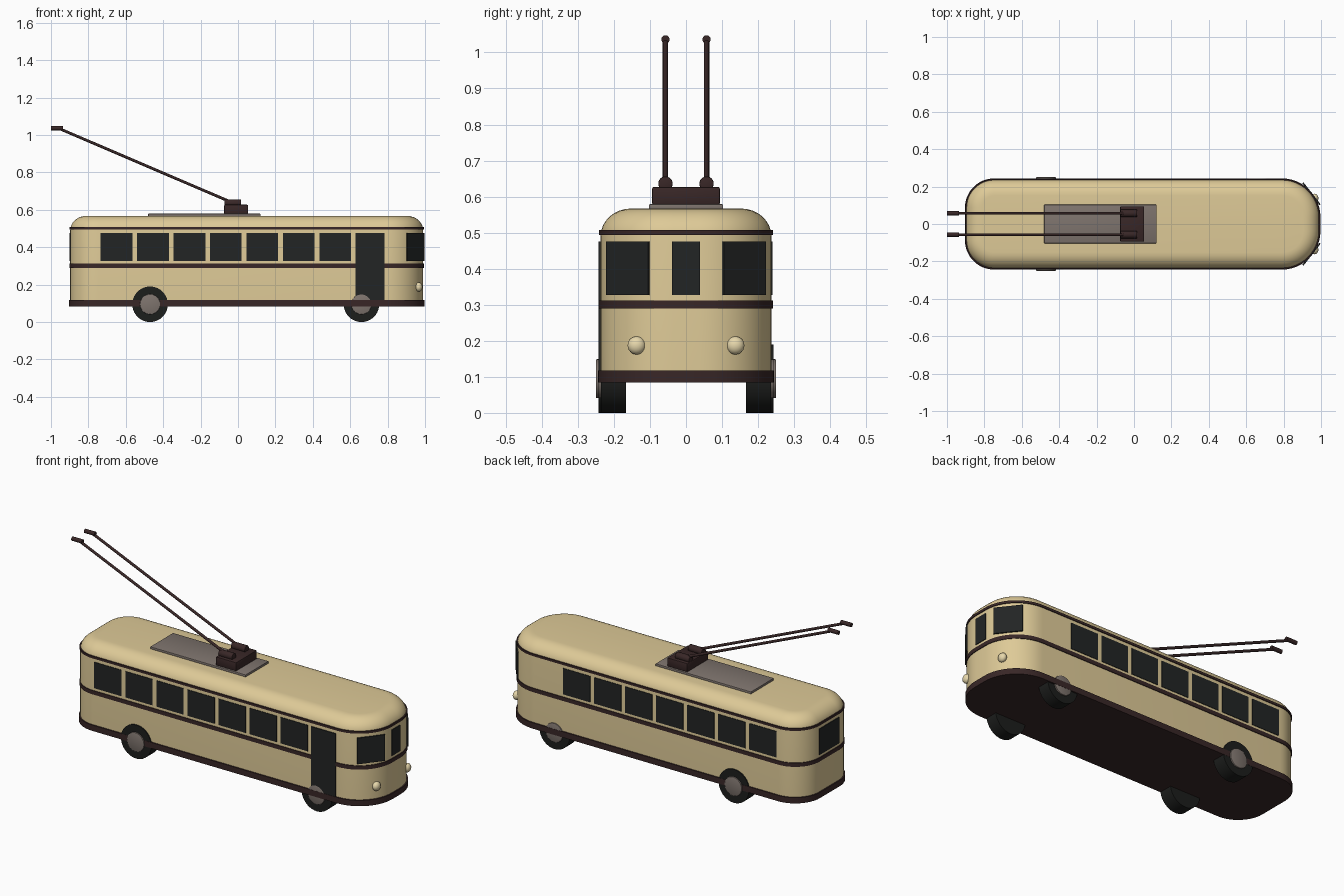
import bpy, bmesh
from math import pi, sin, cos, radians
from mathutils import Vector, Matrix

cube = bpy.data.objects.get("Cube")
if cube:
    bpy.data.objects.remove(cube, do_unlink=True)


def material(name, rgb, rough=0.6):
    m = bpy.data.materials.new(name)
    m.use_nodes = True
    m.diffuse_color = (*rgb, 1)
    bsdf = m.node_tree.nodes["Principled BSDF"]
    bsdf.inputs["Base Color"].default_value = (*rgb, 1)
    bsdf.inputs["Roughness"].default_value = rough
    return m


CREAM = material("cream paint", (0.73, 0.59, 0.31))
BROWN = material("dark brown trim", (0.04, 0.02, 0.02))
GLASS = material("dark glass", (0.016, 0.018, 0.018))
RUBBER = material("black rubber", (0.012, 0.013, 0.012))
METAL = material("grey metal", (0.21, 0.175, 0.155))
LAMP = material("lamp lens", (0.82, 0.70, 0.42))

REAR, FRONT, HALF = -0.897, 0.99, 0.237      # body extents
REAR_R, FRONT_R = 0.15, 0.20                 # plan corner radii
FLOOR, EAVES, ROOF = 0.086, 0.49, 0.567


def finish(name, bm, mat, smooth=True):
    bmesh.ops.recalc_face_normals(bm, faces=bm.faces)
    me = bpy.data.meshes.new(name)
    bm.to_mesh(me)
    bm.free()
    me.materials.append(mat)
    ob = bpy.data.objects.new(name, me)
    bpy.context.collection.objects.link(ob)
    if smooth:
        bpy.ops.object.select_all(action='DESELECT')
        ob.select_set(True)
        bpy.context.view_layer.objects.active = ob
        bpy.ops.object.shade_smooth_by_angle(angle=radians(35))
    return ob


def outline(grow, steps=12):
    """Plan of the body with rounded corners, grown outward by a distance."""
    pts = []
    for quarter, (sx, sy) in enumerate([(1, 1), (-1, 1), (-1, -1), (1, -1)]):
        r = FRONT_R if sx > 0 else REAR_R
        cx = FRONT - r if sx > 0 else REAR + r
        cy = sy * (HALF - r)
        for i in range(steps + 1):
            a = (quarter + i / steps) * pi / 2
            pts.append((cx + (r + grow) * cos(a), cy + (r + grow) * sin(a)))
    return pts


def loft(name, levels, mat):
    """Skin a stack of plan outlines given as (grow, height)."""
    bm = bmesh.new()
    rings = [[bm.verts.new((x, y, z)) for x, y in outline(g)] for g, z in levels]
    n = len(rings[0])
    for low, high in zip(rings, rings[1:]):
        for i in range(n):
            j = (i + 1) % n
            bm.faces.new((low[i], low[j], high[j], high[i]))
    bm.faces.new(rings[0][::-1])
    bm.faces.new(rings[-1])
    return finish(name, bm, mat)


def box(name, centre, size, mat, turn=0.0, bevel=0.0):
    bm = bmesh.new()
    m = (Matrix.Translation(centre) @ Matrix.Rotation(turn, 4, 'Z')
         @ Matrix.Diagonal((*size, 1)))
    bmesh.ops.create_cube(bm, size=1, matrix=m)
    if bevel:
        bmesh.ops.bevel(bm, geom=bm.edges[:], offset=bevel, segments=2,
                        affect='EDGES', profile=0.5)
    return finish(name, bm, mat, smooth=bool(bevel))


def rod(name, start, end, radius, mat, sides=24, bevel=0.0):
    """Cylinder between two points."""
    a, b = Vector(start), Vector(end)
    d = b - a
    m = Matrix.Translation((a + b) / 2) @ d.to_track_quat('Z', 'Y').to_matrix().to_4x4()
    bm = bmesh.new()
    bmesh.ops.create_cone(bm, cap_ends=True, segments=sides, radius1=radius,
                          radius2=radius, depth=d.length, matrix=m)
    if bevel:
        rims = [e for e in bm.edges if any(len(f.verts) > 4 for f in e.link_faces)]
        bmesh.ops.bevel(bm, geom=rims, offset=bevel, segments=2,
                        affect='EDGES', profile=0.5)
    return finish(name, bm, mat)


# Body shell with a rounded roof edge
levels = [(0, FLOOR)]
for i in range(9):
    a = i / 8 * pi / 2
    levels.append((-0.085 * (1 - cos(a)), EAVES + (ROOF - EAVES) * sin(a)))
loft("body", levels, CREAM)

# Trim bands around the body
for name, low, high, grow in (("bottom_skirt", 0.084, 0.117, 0.007),
                              ("waist_band", 0.29, 0.312, 0.004),
                              ("eaves_band", 0.494, 0.507, 0.004)):
    loft(name, [(grow, low), (grow, high)], BROWN)

# Side windows
WIN_Z, WIN_H = 0.401, 0.148
for side, sy in (("left", 1), ("right", -1)):
    for i in range(7):
        box(f"{side}_window_{i + 1}", (-0.65 + 0.195 * i, sy * HALF, WIN_Z),
            (0.17, 0.006, WIN_H), GLASS)

# Door on the kerb side
box("door", (0.705, -HALF - 0.001, 0.288), (0.155, 0.009, 0.374), GLASS)

# Windscreen panes and rear window
box("windscreen_centre", (FRONT, 0, WIN_Z), (0.008, 0.077, WIN_H), GLASS)
box("rear_window", (REAR, 0, WIN_Z), (0.008, 0.18, WIN_H), GLASS)
tilt = radians(38)
reach = FRONT_R + 0.002
for side, sy in (("left", 1), ("right", -1)):
    centre = (FRONT - FRONT_R + reach * cos(tilt),
              sy * (HALF - FRONT_R + reach * sin(tilt)), WIN_Z)
    box(f"windscreen_{side}", centre, (0.008, 0.148, WIN_H), GLASS, turn=sy * tilt)

# Headlights
for side, sy in (("left", 1), ("right", -1)):
    bm = bmesh.new()
    bmesh.ops.create_uvsphere(
        bm, u_segments=24, v_segments=12, radius=0.025,
        matrix=Matrix.Translation((0.966, sy * 0.137, 0.187)) @ Matrix.Diagonal((0.8, 1, 1, 1)))
    finish(f"headlight_{side}", bm, LAMP)

# Wheels: the front pair sits slightly further in
for end, x, outer in (("front", 0.66, 0.236), ("rear", -0.47, 0.243)):
    for side, sy in (("left", 1), ("right", -1)):
        rod(f"{end}_{side}_tyre", (x, sy * 0.166, 0.095), (x, sy * outer, 0.095),
            0.095, RUBBER, sides=40)
        rod(f"{end}_{side}_hub", (x, sy * 0.2, 0.095), (x, sy * (outer + 0.007), 0.095),
            0.054, METAL, sides=32, bevel=0.003)

# Roof equipment
box("roof_plate", (-0.18, 0, 0.571), (0.6, 0.206, 0.016), METAL, bevel=0.003)
box("pole_base", (-0.01, 0, 0.602), (0.128, 0.188, 0.05), BROWN, bevel=0.005)

# Current collector poles
for side, sy in (("left", 1), ("right", -1)):
    y = sy * 0.057
    rod(f"pole_pivot_{side}", (-0.072, y, 0.636), (0.016, y, 0.636), 0.02, BROWN, bevel=0.003)
    rod(f"pole_{side}", (-0.03, y, 0.638), (-0.96, y, 1.036), 0.0075, BROWN, sides=12)
    rod(f"pole_shoe_{side}", (-1.0, y, 1.036), (-0.935, y, 1.036), 0.0115, BROWN, sides=16)
